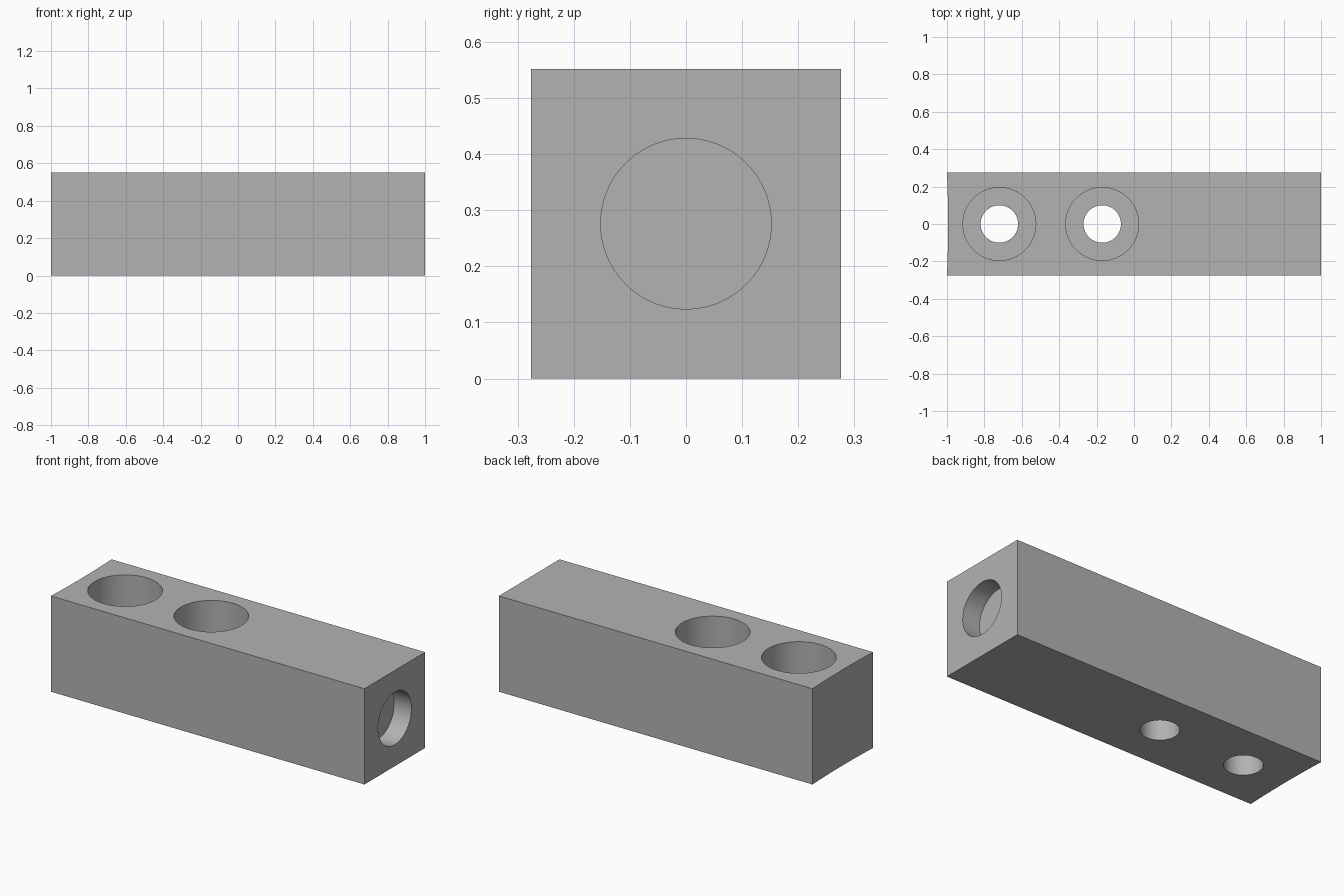
import bpy, bmesh, math
from mathutils import Matrix

if "Cube" in bpy.data.objects:
    bpy.data.objects.remove(bpy.data.objects["Cube"], do_unlink=True)

HALF = 0.276          # half of the square section
HEIGHT = 2 * HALF
HOLLOW = 0.006        # slight hollow of the left end face

grey = bpy.data.materials.new("plain grey")
grey.use_nodes = True
colour = (0.45, 0.45, 0.45, 1)
grey.diffuse_color = colour
grey.node_tree.nodes["Principled BSDF"].inputs["Base Color"].default_value = colour


def make_object(name, bm):
    bmesh.ops.recalc_face_normals(bm, faces=bm.faces)
    mesh = bpy.data.meshes.new(name)
    bm.to_mesh(mesh)
    bm.free()
    mesh.materials.append(grey)
    obj = bpy.data.objects.new(name, mesh)
    bpy.context.collection.objects.link(obj)
    return obj


def drill(name, radius, start, end):
    """Cut a round hole in the block between two points."""
    bm = bmesh.new()
    axis = [e - s for s, e in zip(start, end)]
    depth = math.hypot(*axis)
    turn = Matrix.Rotation(math.pi / 2, 4, 'Y') if axis[0] else Matrix()
    middle = [(s + e) / 2 for s, e in zip(start, end)]
    bmesh.ops.create_cone(bm, cap_ends=True, segments=96, radius1=radius,
                          radius2=radius, depth=depth,
                          matrix=Matrix.Translation(middle) @ turn)
    cutter = make_object(name, bm)
    cutter.hide_render = True
    mod = block.modifiers.new(name, 'BOOLEAN')
    mod.operation = 'DIFFERENCE'
    mod.solver = 'EXACT'
    mod.object = cutter
    bpy.context.view_layer.objects.active = block
    bpy.ops.object.modifier_apply(modifier=name)
    bpy.data.objects.remove(cutter, do_unlink=True)


# Square bar with a shallow hollow at one end
bm = bmesh.new()
outline = [(1, -HALF), (1, HALF)]
steps = 16
for i in range(steps + 1):
    t = 1 - 2 * i / steps
    outline.append((-1 + HOLLOW * (1 - t * t), HALF * t))
base = bm.faces.new([bm.verts.new((x, y, 0)) for x, y in outline])
top = bmesh.ops.extrude_face_region(bm, geom=[base])
bmesh.ops.translate(bm, vec=(0, 0, HEIGHT),
                    verts=[g for g in top["geom"] if isinstance(g, bmesh.types.BMVert)])
block = make_object("drilled_block", bm)

# Two counterbored bolt holes
for i, x in enumerate((-0.72, -0.17)):
    drill(f"counterbore_{i}", 0.195, (x, 0, 0.27), (x, 0, 0.7))
    drill(f"bolt_hole_{i}", 0.1, (x, 0, -0.1), (x, 0, 0.4))

# Shallow blind hole in the other end
drill("end_recess", 0.152, (0.89, 0, HALF), (1.1, 0, HALF))

bpy.ops.object.select_all(action='DESELECT')
block.select_set(True)
bpy.context.view_layer.objects.active = block
bpy.ops.object.shade_smooth_by_angle(angle=math.radians(30))
